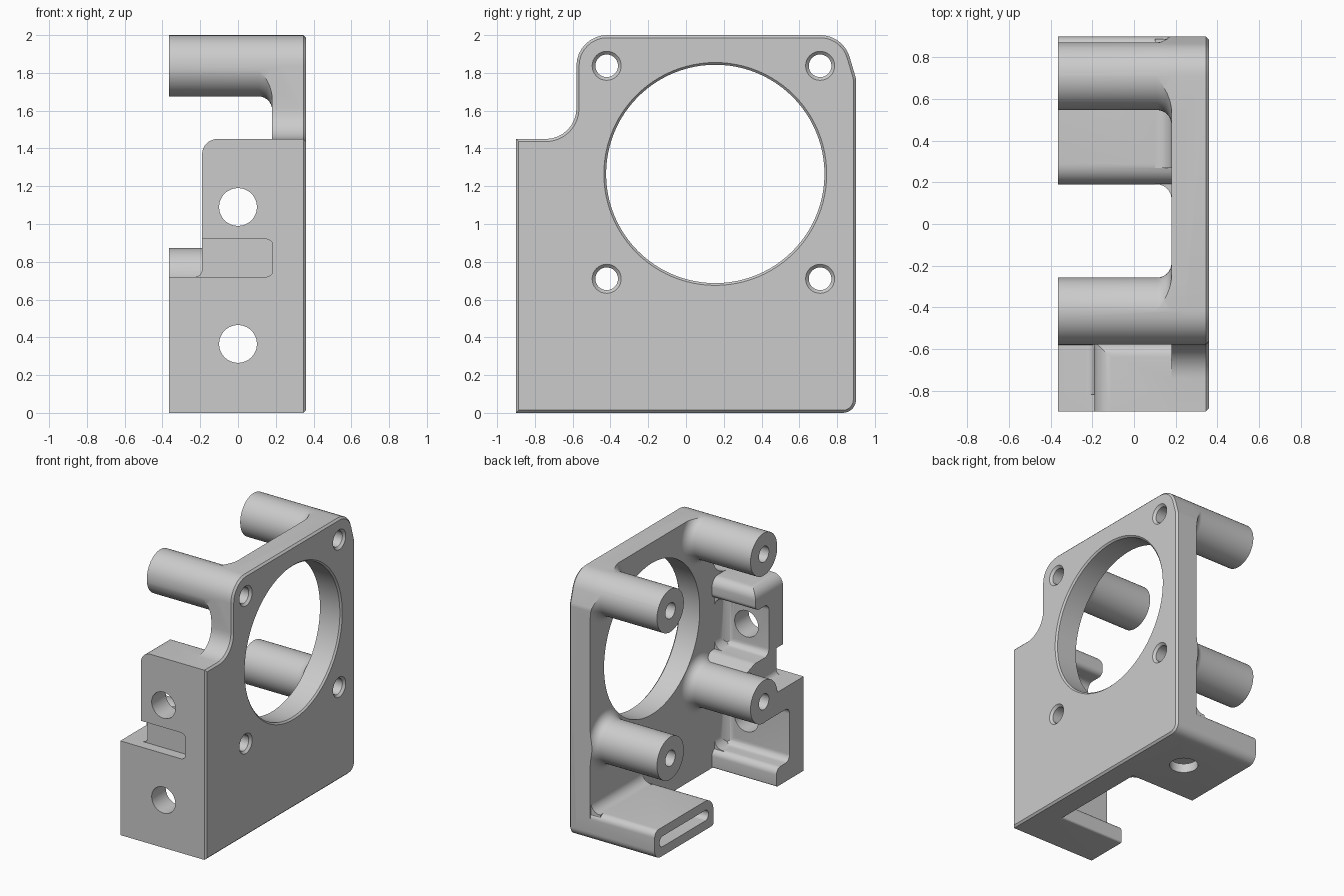
import bpy, bmesh, math
from mathutils import Vector

cube = bpy.data.objects.get("Cube")
if cube:
    bpy.data.objects.remove(cube, do_unlink=True)

grey = bpy.data.materials.new("plain grey")
grey.use_nodes = True
colour = (0.6, 0.6, 0.6, 1)
grey.diffuse_color = colour
grey.node_tree.nodes["Principled BSDF"].inputs["Base Color"].default_value = colour


def place(axis, a, b, h):
    return {"x": (h, a, b), "y": (a, h, b), "z": (a, b, h)}[axis]


def finish(name, bm):
    bmesh.ops.recalc_face_normals(bm, faces=bm.faces)
    mesh = bpy.data.meshes.new(name)
    bm.to_mesh(mesh)
    bm.free()
    mesh.materials.append(grey)
    obj = bpy.data.objects.new(name, mesh)
    bpy.context.collection.objects.link(obj)
    return obj


def rounded(points, steps=8):
    """Outline whose corners (a, b, radius) become arcs."""
    out = []
    for i, p in enumerate(points):
        c = Vector(p[:2])
        r = p[2] if len(p) > 2 else 0
        if not r:
            out.append(c)
            continue
        u = (Vector(points[i - 1][:2]) - c).normalized()
        v = (Vector(points[(i + 1) % len(points)][:2]) - c).normalized()
        half = u.angle(v) / 2
        centre = c + (u + v).normalized() * r / math.sin(half)
        s = c + u * r / math.tan(half) - centre
        e = c + v * r / math.tan(half) - centre
        sweep = s.angle(e)
        for k in range(steps + 1):
            t = k / steps
            out.append(centre + (s * math.sin((1 - t) * sweep) + e * math.sin(t * sweep)) / math.sin(sweep))
    return out


def prism(name, axis, points, lo, hi, chamfer=0):
    bm = bmesh.new()
    outline = rounded(points)
    low = [bm.verts.new(place(axis, p.x, p.y, lo)) for p in outline]
    top = [bm.verts.new(place(axis, p.x, p.y, hi)) for p in outline]
    bm.faces.new(low)
    cap = bm.faces.new(top)
    for i in range(len(low)):
        bm.faces.new((low[i - 1], low[i], top[i], top[i - 1]))
    if chamfer:
        bmesh.ops.recalc_face_normals(bm, faces=bm.faces)
        bmesh.ops.bevel(bm, geom=list(cap.edges), offset=chamfer, segments=1, affect="EDGES")
    return finish(name, bm)


def lathe(name, axis, a, b, profile, sides=48):
    """Solid of revolution from (height, radius) pairs."""
    bm = bmesh.new()
    rings = []
    for h, r in profile:
        angles = [2 * math.pi * k / sides for k in range(sides)]
        rings.append([bm.verts.new(place(axis, a + r * math.cos(t), b + r * math.sin(t), h)) for t in angles])
    for r0, r1 in zip(rings, rings[1:]):
        for i in range(sides):
            bm.faces.new((r0[i - 1], r0[i], r1[i], r1[i - 1]))
    bm.faces.new(rings[0])
    bm.faces.new(rings[-1])
    return finish(name, bm)


def combine(target, other, operation):
    mod = target.modifiers.new(operation, "BOOLEAN")
    mod.operation, mod.solver, mod.object = operation, "EXACT", other
    bpy.context.view_layer.objects.active = target
    bpy.ops.object.modifier_apply(modifier=mod.name)
    bpy.data.objects.remove(other, do_unlink=True)


END, INNER, OUTER = -0.365, 0.18, 0.36
POST, FILLET = 0.1625, 0.07

# Side plate with stepped, rounded outline
outline = [(-0.9, 0), (0.9, 0, FILLET), (0.9, 1.77, 0.1), (0.832, 2, POST),
           (-0.58, 2, POST), (-0.58, 1.45, POST), (-0.9, 1.45)]
body = prism("motor_bracket", "x", outline, INNER, OUTER, chamfer=0.014)

# Front wall with three shelves, trimmed to its stepped front outline
front = prism("front_wall", "x", [
    (-0.9, 0), (-0.57, 0, 0.015), (-0.57, 0.14, 0.05), (-0.73, 0.14, 0.05),
    (-0.73, 0.55, 0.05), (-0.45, 0.55), (-0.45, 0.86, 0.03), (-0.56, 0.9, 0.1), (-0.73, 0.9, 0.05),
    (-0.73, 1.295, 0.05), (-0.57, 1.295, 0.04), (-0.57, 1.45, 0.07), (-0.9, 1.45)], END, 0.3)
trim = prism("front_trim", "y", [
    (END, -0.1), (0.4, -0.1), (0.4, 1.45), (-0.19, 1.45, 0.08),
    (-0.19, 0.72, 0.04), (END, 0.72)], -1, 0)
combine(front, trim, "INTERSECT")
groove = prism("groove", "y", [
    (-0.5, 0.72), (0.19, 0.72, 0.045), (0.19, 0.92, 0.045), (-0.5, 0.92)], -1, -0.82)
combine(front, groove, "DIFFERENCE")
combine(body, front, "UNION")

# Fillets where the pockets of the front wall meet the plate
for low, high in ((0.14, 0.55), (0.9, 1.295)):
    pocket = prism("pocket_fillet", "y", [
        (0.25, low - 0.05), (0.1, low - 0.05), (0.1, low), (INNER, low, FILLET),
        (INNER, high, FILLET), (0.1, high), (0.1, high + 0.05), (0.25, high + 0.05)], -0.8, -0.6)
    combine(body, pocket, "UNION")
    corner = prism("corner_fillet", "z", [
        (0.25, -0.8), (0.1, -0.8), (0.1, -0.73), (INNER, -0.73, FILLET),
        (INNER, -0.6), (0.25, -0.6)], low - 0.03, high + 0.03)
    combine(body, corner, "UNION")

# Rear foot, hollowed by a slot
foot = prism("rear_foot", "x", [
    (0.19, 0, 0.02), (0.9, 0, FILLET), (0.9, 0.22, 0.05), (0.19, 0.22, 0.1)], END, 0.3)
combine(body, foot, "UNION")
foot_top = prism("foot_top_fillet", "y", [
    (0.1, 0.1), (0.1, 0.22), (INNER, 0.22, FILLET), (INNER, 0.35), (0.25, 0.35), (0.25, 0.1)], 0.27, 0.89)
combine(body, foot_top, "UNION")
foot_side = prism("foot_side_fillet", "z", [
    (0.1, 0.3), (0.1, 0.19), (INNER, 0.19, FILLET), (INNER, 0.1), (0.25, 0.1), (0.25, 0.3)], 0.01, 0.14)
combine(body, foot_side, "UNION")
slot = prism("foot_slot", "x", [
    (0.25, 0.07, 0.039), (0.84, 0.07, 0.039), (0.84, 0.15, 0.039), (0.25, 0.15, 0.039)], -0.5, 0.13)
combine(body, slot, "DIFFERENCE")

# Four flared posts, kept within the plate outline
centres = [(y, z) for y in (-0.42, 0.71) for z in (0.71, 1.8375)]
for y, z in centres:
    flare = [(INNER - FILLET * math.cos(t), POST + FILLET * (1 - math.sin(t)))
             for t in (math.pi / 2 * (1 - k / 8) for k in range(9))]
    flare = [(INNER - FILLET + FILLET * math.sin(k * math.pi / 16),
              POST + FILLET * (1 - math.cos(k * math.pi / 16))) for k in range(9)]
    post = lathe("post", "x", y, z, [(END, POST)] + flare + [(0.25, POST + FILLET)])
    combine(post, prism("outline_trim", "x", outline, -0.5, 0.3), "INTERSECT")
    combine(body, post, "UNION")

# Large opening, screw holes and mounting holes
opening = lathe("opening", "x", 0.155, 1.265, [(0.05, 0.578), (0.348, 0.578), (0.38, 0.61)], 96)
combine(body, opening, "DIFFERENCE")
for y, z in centres:
    screw = lathe("screw_hole", "x", y, z, [(-0.5, 0.06), (0.343, 0.06), (0.38, 0.097)], 32)
    combine(body, screw, "DIFFERENCE")
for z in (0.365, 1.09):
    combine(body, lathe("front_hole", "y", 0, z, [(-1, 0.1), (-0.6, 0.1)]), "DIFFERENCE")
combine(body, lathe("foot_hole", "z", 0, 0.545, [(-0.1, 0.1), (0.11, 0.1)]), "DIFFERENCE")

# Smooth curves, sharp edges
bpy.ops.object.select_all(action="DESELECT")
body.select_set(True)
bpy.context.view_layer.objects.active = body
bpy.ops.object.shade_smooth_by_angle(angle=math.radians(30))
